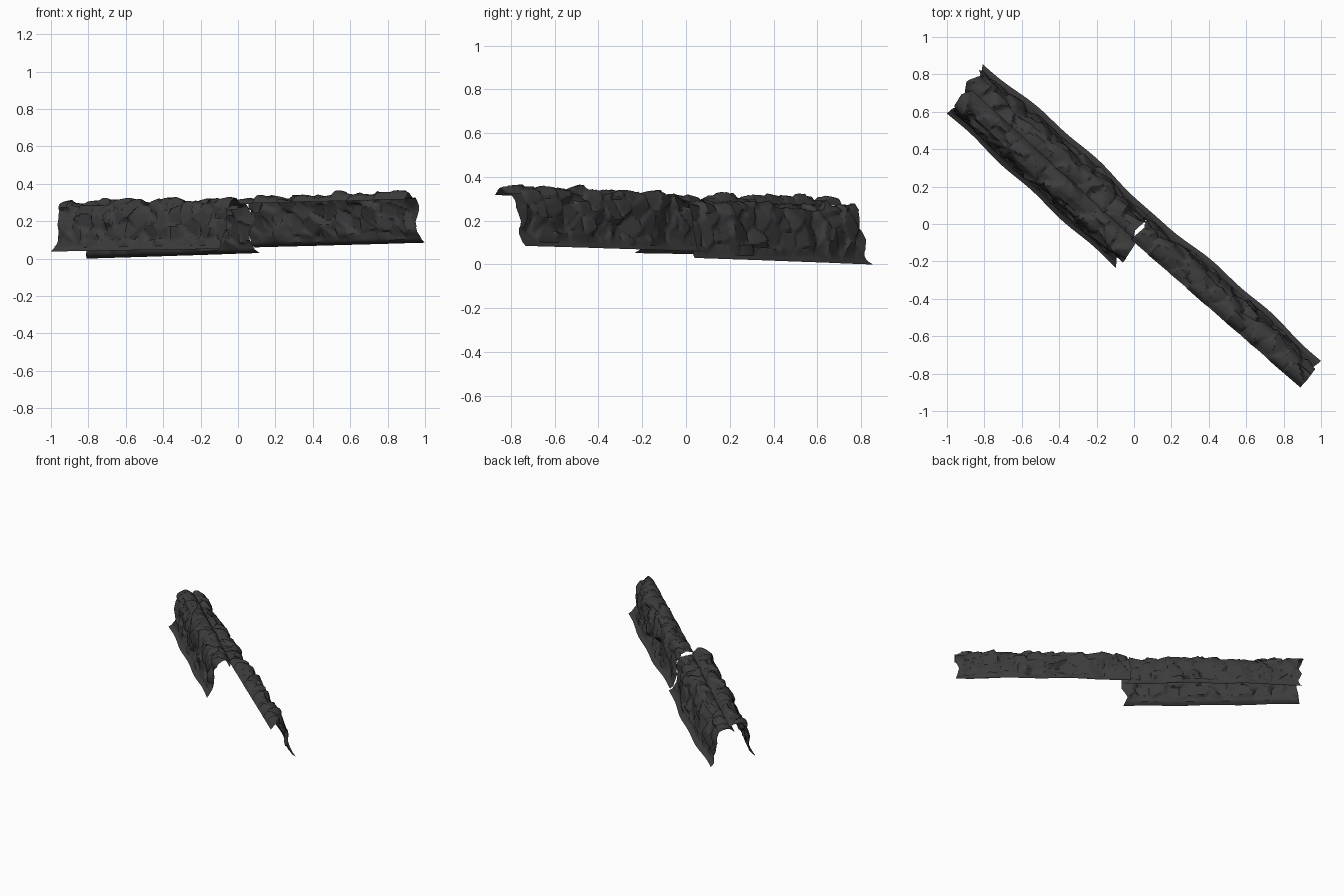
import bpy, bmesh, math, random
from mathutils import Vector

if "Cube" in bpy.data.objects:
    bpy.data.objects.remove(bpy.data.objects["Cube"])

mat = bpy.data.materials.new("dark_rock")
mat.diffuse_color = (0.045, 0.045, 0.045, 1)
mat.use_nodes = True
mat.node_tree.nodes["Principled BSDF"].inputs["Base Color"].default_value = mat.diffuse_color

# Open cliff section: (outward offset, height), from flared foot to inner top edge
PROFILE = [(0.0, 0.0), (-0.024, 0.018), (-0.038, 0.06), (-0.045, 0.14),
           (-0.055, 0.20), (-0.075, 0.245), (-0.115, 0.262), (-0.15, 0.257), (-0.178, 0.232)]
COLS, ROWS = 110, 36


def section(t):
    """Point and outward normal at arc-length fraction t of the profile."""
    pts = [Vector(p) for p in PROFILE]
    lens = [(b - a).length for a, b in zip(pts, pts[1:])]
    d = t * sum(lens)
    for a, b, l in zip(pts, pts[1:], lens):
        if d <= l + 1e-6:
            tan = (b - a) / l
            return a + tan * d, Vector((tan.y, -tan.x)), sum(lens)
        d -= l


def cliff(name, start, end, side, bow, seed):
    """One rocky cliff strip: foot runs start->end, 'side' picks the outward direction."""
    rnd = random.Random(seed)
    start, end = Vector(start), Vector(end)
    run = end - start
    flat = Vector((run.x, run.y, 0))
    length = flat.length
    along = flat.normalized()
    out = Vector((-along.y, along.x, 0)) * side
    girth = section(0.5)[2]

    # Stones: jittered cells, each a tilted facet
    stones = []
    for i in range(12):
        for j in range(5):
            stones.append((((i + rnd.uniform(0, 1)) / 12) * length,
                           (j + rnd.uniform(0.1, 0.9)) / 5 * girth,
                           rnd.uniform(-0.008, 0.016), rnd.uniform(-0.3, 0.3), rnd.uniform(-0.3, 0.3)))
    # Ragged ends, one offset per height band
    ragged = [[0.005] + [rnd.uniform(-0.03, 0.02) for _ in range(6)] for _ in range(2)]

    def end_shift(table, t):
        f = t * 6
        k = min(int(f), 5)
        return table[k] + (table[k + 1] - table[k]) * (f - k)

    bm = bmesh.new()
    grid = []
    for i in range(COLS + 1):
        s = i / COLS
        row = []
        for j in range(ROWS + 1):
            t = j / ROWS
            p, n, _ = section(t)
            x, y = s * length, t * girth
            # Blend neighbouring facets across a narrow band so edges bevel
            near = sorted(((x - c[0]) ** 2 + (y - c[1]) ** 2, c) for c in stones)[:3]
            dist = [math.sqrt(d) for d, c in near]
            wts = [max(0, 1 - (d - dist[0]) / 0.016) for d in dist]
            h = sum(w * (c[2] + c[3] * (x - c[0]) + c[4] * (y - c[1]))
                    for w, (d, c) in zip(wts, near)) / sum(wts)
            h -= 0.008 * max(0, 1 - (dist[1] - dist[0]) / 0.012)   # cracks between stones
            h = max(-0.025, min(0.03, h)) * min(1, max(0, (t - 0.08) / 0.12))
            h *= min(1, 0.15 + (1 - t) / 0.12)                   # calm inner top edge
            q = p + n * h
            w0, w1 = max(0, 1 - s / 0.12), max(0, (s - 0.88) / 0.12)
            shift = -end_shift(ragged[0], t) * w0 + end_shift(ragged[1], t) * w1
            u = q.x + (bow * math.sin(math.pi * s) + 0.005 * math.sin(s * 17 + seed)) * (1 - t)
            co = start + run * s + along * shift + out * u + Vector((0, 0, q.y))
            row.append(bm.verts.new(co))
        grid.append(row)
    for a, b in zip(grid, grid[1:]):
        for j in range(ROWS):
            quad = (a[j], b[j], b[j + 1], a[j + 1])
            bm.faces.new(quad if side < 0 else quad[::-1])
    bm.normal_update()
    mesh = bpy.data.meshes.new(name)
    bm.to_mesh(mesh)
    bm.free()
    mesh.materials.append(mat)
    ob = bpy.data.objects.new(name, mesh)
    bpy.context.collection.objects.link(ob)
    bpy.ops.object.select_all(action='DESELECT')
    ob.select_set(True)
    bpy.context.view_layer.objects.active = ob
    bpy.ops.object.shade_smooth_by_angle(angle=math.radians(40))


# Back-left and right cliffs face the back right; the front-left one faces the opposite way
cliff("back_left_cliff", (-0.805, 0.85, 0.0), (0.11, 0.04, 0.03), 1, 0.025, 3)
cliff("right_cliff", (0.09, 0.06, 0.06), (0.995, -0.73, 0.085), 1, 0.02, 21)
cliff("front_left_cliff", (-0.995, 0.59, 0.038), (-0.10, -0.23, 0.052), -1, 0.005, 15)
